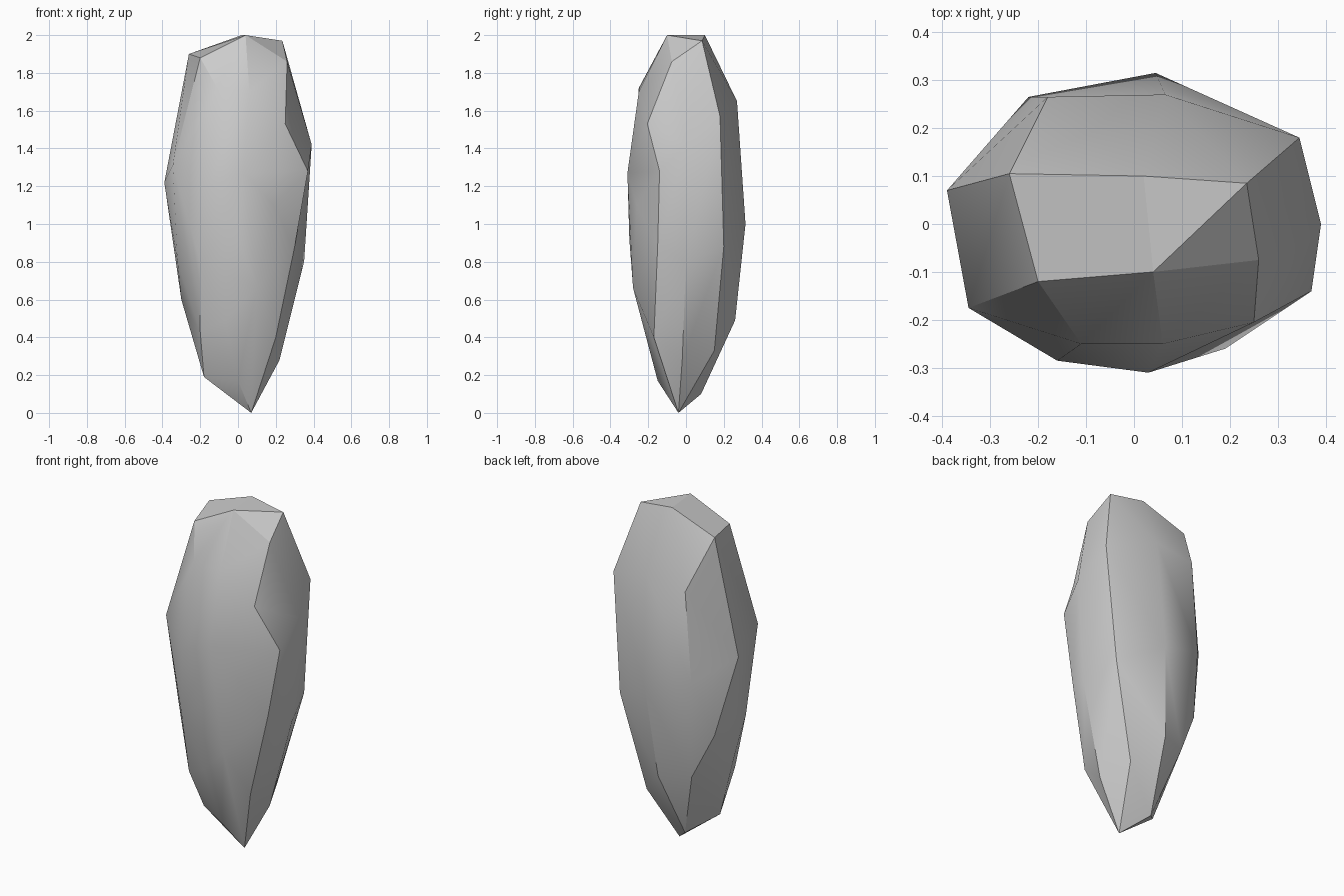
import bpy, bmesh, math

# Faceted rock: rough rings of corner points from the tip to the crown
rings = [
    # tip and lower point
    [(.07, -.04, 0), (-.05, .08, .10), (0, -.15, .17), (-.18, -.06, .19),
     (.22, -.02, .28), (.15, .15, .33)],
    # lower body
    [(.20, -.17, .40), (-.07, -.22, .49), (-.20, -.17, .43), (-.17, .19, .50),
     (0, .26, .49), (-.30, -.03, .60), (.10, -.28, .66)],
    # middle
    [(-.20, -.24, .80), (-.32, -.10, .80), (-.29, .15, .76), (0, -.30, .92),
     (.35, 0, .80), (.29, .20, .88), (.30, -.15, .88), (.045, .315, 1.0),
     (-.22, .265, 1.09)],
    # widest band
    [(.19, -.26, 1.10), (-.16, -.285, 1.20), (.03, -.31, 1.27), (-.39, .07, 1.22),
     (-.345, -.175, 1.31), (.37, -.14, 1.28), (.39, 0, 1.42)],
    # shoulder
    [(.345, .18, 1.57), (.25, -.205, 1.53), (.065, .27, 1.65), (-.18, .265, 1.62),
     (-.11, -.25, 1.72), (.06, -.25, 1.70)],
    # crown
    [(-.26, .105, 1.90), (.02, .10, 2.0), (.235, .085, 1.97),
     (-.20, -.12, 1.88), (.04, -.10, 2.0), (.26, -.075, 1.86)],
]

# Wrap the corners in a faceted skin
bm = bmesh.new()
for ring in rings:
    for p in ring:
        bm.verts.new(p)
bmesh.ops.convex_hull(bm, input=bm.verts[:])
bmesh.ops.delete(bm, geom=[v for v in bm.verts if not v.link_faces], context='VERTS')
# Merge near-flat triangle pairs into quad facets
bmesh.ops.join_triangles(bm, faces=bm.faces[:],
                         angle_face_threshold=math.radians(20),
                         angle_shape_threshold=math.radians(60))
bmesh.ops.recalc_face_normals(bm, faces=bm.faces[:])

mesh = bpy.data.meshes.new("rock")
bm.to_mesh(mesh)
bm.free()
rock = bpy.data.objects.new("rock", mesh)
bpy.context.collection.objects.link(rock)

# Soft facets with the strong edges kept sharp
bpy.context.view_layer.objects.active = rock
rock.select_set(True)
bpy.ops.object.shade_smooth_by_angle(angle=math.radians(30))
